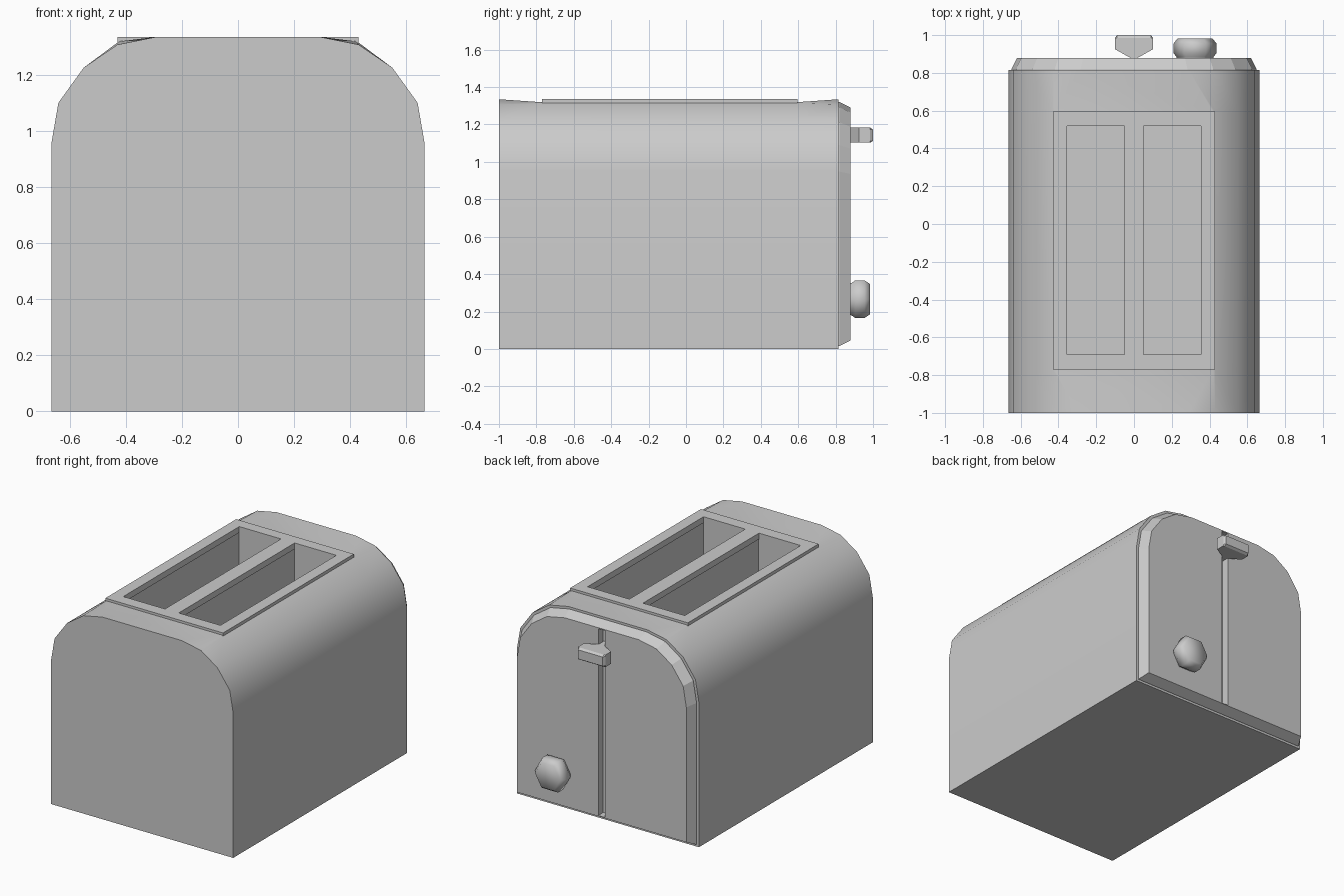
import bpy, bmesh, math

if "Cube" in bpy.data.objects:
    bpy.data.objects.remove(bpy.data.objects["Cube"])


def loft(name, sections, smooth=None):
    """Skin a list of closed point loops and cap both ends."""
    bm = bmesh.new()
    rings = [[bm.verts.new(p) for p in s] for s in sections]
    n = len(rings[0])
    for a, b in zip(rings, rings[1:]):
        for i in range(n):
            j = (i + 1) % n
            bm.faces.new((a[i], a[j], b[j], b[i]))
    bm.faces.new(rings[0])
    bm.faces.new(rings[-1])
    bmesh.ops.recalc_face_normals(bm, faces=bm.faces)
    me = bpy.data.meshes.new(name)
    bm.to_mesh(me)
    bm.free()
    ob = bpy.data.objects.new(name, me)
    bpy.context.collection.objects.link(ob)
    if smooth:
        activate(ob)
        bpy.ops.object.shade_smooth_by_angle(angle=math.radians(smooth))
    return ob


def activate(ob):
    bpy.ops.object.select_all(action='DESELECT')
    ob.select_set(True)
    bpy.context.view_layer.objects.active = ob


def box(name, x0, x1, y0, y1, z0, z1):
    return loft(name, [[(x0, y0, z), (x1, y0, z), (x1, y1, z), (x0, y1, z)]
                       for z in (z0, z1)])


def cut(ob, cutter):
    mod = ob.modifiers.new("cut", 'BOOLEAN')
    mod.operation = 'DIFFERENCE'
    mod.solver = 'EXACT'
    mod.object = cutter
    activate(ob)
    bpy.ops.object.modifier_apply(modifier=mod.name)
    bpy.data.objects.remove(cutter, do_unlink=True)


SIDE = [(0.665, 0), (0.665, 0.955), (0.64, 1.10), (0.55, 1.225)]
END = SIDE + [(0.43, 1.307), (0.29, 1.335)]
MID = SIDE + [(0.43, 1.314), (0.42, 1.319)]


def section(half, y, sx=1, z0=0, z1=1.335):
    """Mirror a half profile in x and place it at depth y."""
    full = half + [(-x, z) for x, z in reversed(half)]
    return [(x * sx, y, z0 + z * (z1 - z0) / 1.335) for x, z in full]


# Body shell, dipping slightly around the slot frame
body = loft("body", [section(END, -1), section(MID, -0.77),
                     section(MID, 0.59), section(END, 0.815)], 30)

# Raised frame around the bread slots
frame = box("slot_frame", -0.43, 0.43, -0.77, 0.595, 1.295, 1.335)

# Two bread slots through the frame and into the body
for s in (-1, 1):
    a, b = sorted((s * 0.05, s * 0.355))
    cut(frame, box("frame_cutter", a, b, -0.69, 0.52, 1.2, 1.5))
    e = 0.006
    cut(body, box("body_cutter", a - e, b + e, -0.69 - e, 0.52 + e, 0.25, 1.5))

# Control panel with tapered rim and lever groove
panel = loft("control_panel", [section(END, 0.80, 0.975, 0.015, 1.32),
                               section(END, 0.82, 0.975, 0.015, 1.32),
                               section(END, 0.88, 0.93, 0.045, 1.29)])
cut(panel, box("groove_cutter", -0.025, 0.025, 0.828, 1.0, 0.05, 1.283))

# Push-down lever: flared outline with a chamfered front
outline = [(0.02, 0.82), (0.02, 0.88), (0.10, 0.925), (0.10, 0.985), (0.09, 1.0)]
outline += [(-x, y) for x, y in reversed(outline)]
loft("lever", [[(x, min(y, top), z) for x, y in outline]
               for z, top in ((1.103, 0.985), (1.113, 1.0),
                              (1.173, 1.0), (1.183, 0.985))])

# Six-sided rounded browning knob
rings = [(0.87, 0.095), (0.885, 0.098), (0.905, 0.114), (0.955, 0.114), (0.983, 0.092)]
loft("browning_knob",
     [[(0.323 + r * math.cos(k * math.pi / 3), y,
        0.266 + r * 1.02 * math.sin(k * math.pi / 3)) for k in range(6)]
      for y, r in rings], 62)
